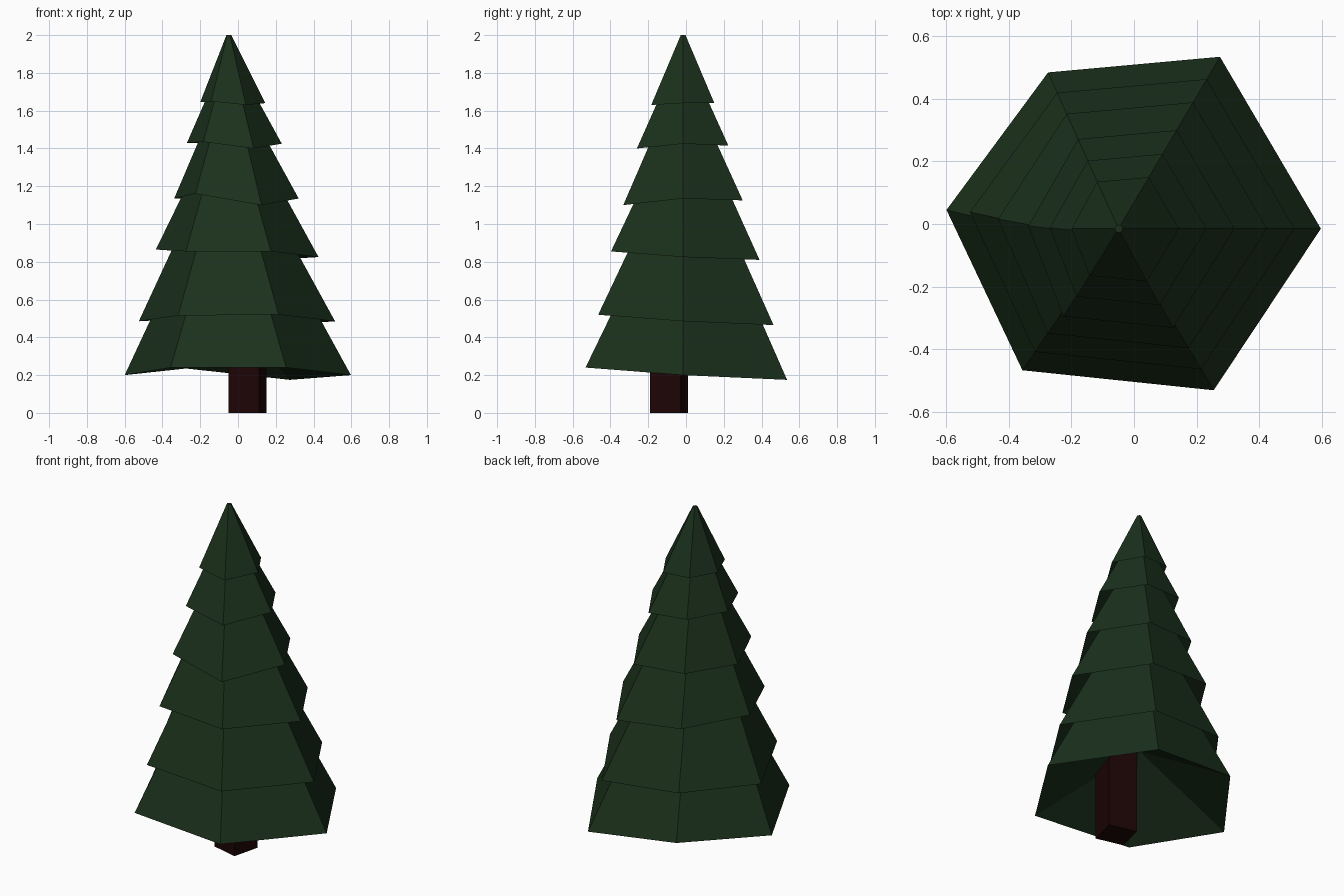
import bpy
import bmesh
import math
from mathutils import Vector

cube = bpy.data.objects.get("Cube")
if cube:
    bpy.data.objects.remove(cube, do_unlink=True)


def make_material(name, colour):
    mat = bpy.data.materials.new(name)
    mat.use_nodes = True
    mat.diffuse_color = (*colour, 1)
    bsdf = mat.node_tree.nodes["Principled BSDF"]
    bsdf.inputs["Base Color"].default_value = (*colour, 1)
    bsdf.inputs["Roughness"].default_value = 0.9
    return mat


def make_object(name, bm, mat):
    mesh = bpy.data.meshes.new(name)
    bm.to_mesh(mesh)
    bm.free()
    mesh.materials.append(mat)
    obj = bpy.data.objects.new(name, mesh)
    bpy.context.collection.objects.link(obj)
    return obj


needle_green = make_material("dark needle green", (0.0108, 0.030, 0.0112))
bark_brown = make_material("dark bark brown", (0.012, 0.0014, 0.0014))

AXIS = Vector((-0.05, -0.015, 0))
RADIUS = 0.645
SLOPE = 1.83
LEFT = 3

# Uneven hexagon of the lowest branches, relative to the trunk axis:
# right, back right, back left, left, front left, front right as seen from the front
CORNERS = [Vector(c) for c in (
    (0.648, 0, 0), (0.325, 0.55, 0), (-0.225, 0.50, 0),
    (-0.55, 0.06, 0), (-0.307, -0.453, 0), (0.305, -0.517, 0))]

# Each tier: scale of the hexagon, extra reach to the front,
# position of the left corner, underside depth, height of each corner
TIERS = [
    (1.00, 0, (-0.55, 0.06), 0.33, (0.20, 0.175, 0.235, 0.20, 0.24, 0.24)),
    (0.87, 0, (-0.475, 0.053), 0.39, (0.485, 0.465, 0.50, 0.485, 0.515, 0.52)),
    (0.735, 0.002, (-0.385, 0.031), 0.33, (0.825, 0.81, 0.85, 0.865, 0.855, 0.855)),
    (0.573, 0.021, (-0.288, 0.009), 0.26, (1.135, 1.125, 1.14, 1.135, 1.16, 1.10)),
    (0.435, 0.02, (-0.22, 0.003), 0.20, (1.425, 1.415, 1.43, 1.43, 1.435, 1.40)),
    (0.30, 0.014, (-0.15, 0.0), 0.13, (1.64, 1.64, 1.645, 1.645, 1.65, 1.63)),
]


def tier_corners(scale, reach, left):
    corners = [c * scale for c in CORNERS]
    corners[LEFT] = Vector((*left, 0))
    for c in corners[LEFT + 1:]:
        c.y -= reach
    return corners


def ring(bm, corners, ratio, heights):
    return [bm.verts.new(AXIS + c * ratio + Vector((0, 0, z)))
            for c, z in zip(corners, heights)]


# Branch tiers: sloping skirts with a hollow, tent-shaped underside
for i, (scale, reach, left, depth, heights) in enumerate(TIERS):
    bm = bmesh.new()
    base = heights[0]
    tip = i + 1 == len(TIERS)
    if tip:
        top_z, ratio = 2.0, 0.075
    else:
        top_z = TIERS[i + 1][4][0] + 0.13
        ratio = 1 - (top_z - base) / SLOPE / RADIUS / scale
    corners = tier_corners(scale, reach, left)
    lower = ring(bm, corners, 1, heights)
    # The left ridge leans slightly forward as it climbs
    if not tip:
        corners[LEFT].y -= 0.04
    upper = ring(bm, corners, ratio, [top_z] * 6)
    centre = bm.verts.new(AXIS + Vector((0, 0, base + depth)))
    for j in range(6):
        k = (j + 1) % 6
        bm.faces.new((lower[j], lower[k], upper[k], upper[j]))
        bm.faces.new((lower[k], lower[j], centre))
    # Only the tip is closed; the other tops end inside the tier above
    if tip:
        bm.faces.new(upper)
    make_object(f"branch_tier_{i + 1}", bm, needle_green)

# Trunk: a slightly turned square post
bm = bmesh.new()
bmesh.ops.create_cube(bm, size=1)
trunk = make_object("trunk", bm, bark_brown)
trunk.scale = (0.167, 0.167, 0.56)
trunk.rotation_euler.z = math.radians(-14)
trunk.location = (0.05, -0.09, 0.28)
